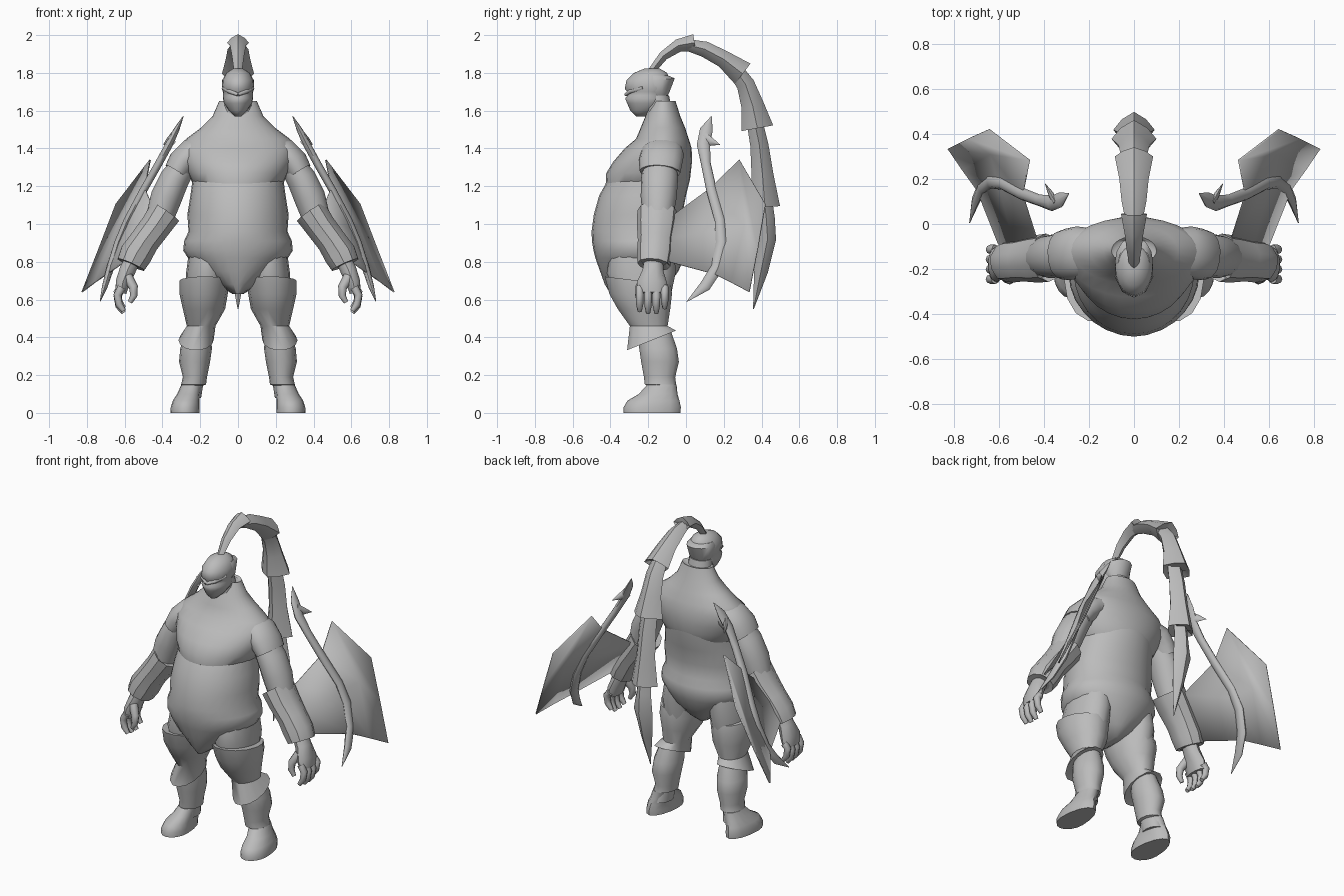
import bpy, bmesh, math
from mathutils import Vector

grey = bpy.data.materials.new("stone_grey")
grey.diffuse_color = (0.5, 0.5, 0.5, 1)


def make(name, rings, mirror=False, closed=True, smooth=40):
    """Skin a list of equal-length point loops; optionally add a mirrored twin."""
    bm = bmesh.new()
    for sx in ((1, -1) if mirror else (1,)):
        vr = [[bm.verts.new((sx * p[0], p[1], p[2])) for p in r] for r in rings]
        n = len(rings[0])
        for a, b in zip(vr, vr[1:]):
            for i in range(n if closed else n - 1):
                j = (i + 1) % n
                bm.faces.new((a[i], a[j], b[j], b[i]))
        if closed:
            bm.faces.new(vr[0])
            bm.faces.new(vr[-1])
    bmesh.ops.recalc_face_normals(bm, faces=bm.faces)
    me = bpy.data.meshes.new(name)
    bm.to_mesh(me)
    bm.free()
    ob = bpy.data.objects.new(name, me)
    bpy.context.collection.objects.link(ob)
    me.materials.append(grey)
    bpy.ops.object.select_all(action='DESELECT')
    ob.select_set(True)
    bpy.context.view_layer.objects.active = ob
    bpy.ops.object.shade_smooth_by_angle(angle=math.radians(smooth))
    return ob


def stack(name, rows, n=24, mirror=False, smooth=40):
    """Level rings: z, centre x, half width, front y, widest y, back y, [tilt]."""
    rings = []
    for z, cx, w, yf, yc, yb, *tilt in rows:
        loop = []
        for k in range(n):
            a = 2 * math.pi * k / n
            s = math.sin(a)
            dy = s * (yb - yc if s > 0 else yc - yf)
            loop.append((cx + w * math.cos(a), yc + dy, z + (tilt[0] * dy if tilt else 0)))
        rings.append(loop)
    return make(name, rings, mirror, True, smooth)


def tube(name, rows, n=10, side=(0, 1, 0), mirror=False, smooth=40, bulge=1):
    """Rings across a path: x, y, z, radius along side, radius across.
    A bulge under 1 pulls every second point in, giving a diamond section."""
    pts = [Vector(r[:3]) for r in rows]
    rings = []
    for i, r in enumerate(rows):
        t = (pts[min(i + 1, len(pts) - 1)] - pts[max(i - 1, 0)]).normalized()
        u = Vector(side)
        u = (u - u.dot(t) * t).normalized()
        v = t.cross(u)
        loop = []
        for k in range(n):
            a, f = 2 * math.pi * k / n, bulge if k % 2 else 1
            loop.append(pts[i] + u * r[3] * f * math.cos(a) + v * r[4] * f * math.sin(a))
        rings.append(loop)
    return make(name, rings, mirror, True, smooth)


# Round belly, hips and pointed apron
stack("belly", [
    (.63, 0, .03, -.40, -.25, -.15), (.68, 0, .11, -.43, -.23, -.09),
    (.75, 0, .21, -.455, -.22, -.04), (.82, 0, .265, -.48, -.22, -.01),
    (.86, 0, .29, -.49, -.22, .0), (.91, 0, .285, -.498, -.22, .0),
    (.96, 0, .262, -.50, -.22, -.02), (1.05, 0, .268, -.488, -.21, -.02),
    (1.15, 0, .252, -.46, -.20, .0), (1.24, 0, .24, -.41, -.18, .022),
    (1.32, 0, .24, -.35, -.17, .028)], 28, smooth=50)

# Chest, shoulders and collar
stack("chest", [
    (1.20, 0, .22, -.40, -.17, .0), (1.215, 0, .24, -.425, -.17, .01),
    (1.27, 0, .265, -.422, -.16, .025), (1.33, 0, .295, -.385, -.14, .032),
    (1.40, 0, .305, -.325, -.13, .03), (1.45, 0, .275, -.265, -.12, .015),
    (1.51, 0, .195, -.24, -.12, -.005), (1.57, 0, .135, -.215, -.12, -.03),
    (1.65, 0, .10, -.175, -.12, -.055), (1.64, 0, .085, -.165, -.12, -.065)], 28)
tube("shoulder_sleeve", [
    (.17, -.12, 1.40, .10, .07), (.245, -.125, 1.375, .115, .08),
    (.295, -.135, 1.325, .115, .078), (.325, -.138, 1.275, .108, .07),
    (.32, -.138, 1.285, .09, .06)], 14, mirror=True)

# Arms, bracers and hands
tube("upper_arm", [
    (.27, -.135, 1.34, .085, .065), (.335, -.14, 1.24, .098, .08),
    (.38, -.145, 1.14, .095, .085), (.415, -.15, 1.03, .08, .075)], 14, mirror=True)
tube("bracer", [
    (.40, -.15, 1.04, .09, .075), (.385, -.15, 1.065, .108, .092),
    (.435, -.155, .99, .105, .085), (.495, -.16, .91, .095, .083),
    (.54, -.165, .84, .095, .09), (.567, -.17, .785, .088, .08),
    (.56, -.17, .795, .065, .055)], 10, mirror=True, smooth=35)
tube("palm", [
    (.555, -.17, .82, .05, .045), (.585, -.175, .755, .055, .045),
    (.61, -.18, .69, .08, .04), (.62, -.18, .635, .075, .03)], 10, mirror=True)
for i in range(4):
    y = -.245 + i * .044
    drop = (.01, 0, .0, .025)[i]
    tube("finger_%d" % (i + 1), [
        (.615, y, .665, .021, .022), (.638, y, .615 + drop, .021, .021),
        (.63, y, .565 + drop, .019, .019), (.605, y, .53 + drop, .012, .013)],
        8, mirror=True, smooth=60)
tube("thumb", [
    (.585, -.22, .72, .025, .028), (.553, -.245, .665, .023, .024),
    (.552, -.25, .62, .019, .019), (.572, -.25, .585, .011, .012)], 8, mirror=True, smooth=60)

# Legs: thigh, flared trouser, shin and boot
stack("thigh", [
    (.85, .15, .11, -.40, -.23, -.06), (.74, .165, .11, -.42, -.23, -.055),
    (.60, .17, .10, -.36, -.22, -.085)], 16, True)
stack("trouser", [
    (.70, .165, .11, -.41, -.25, -.09, -.12), (.70, .175, .135, -.435, -.25, -.075, -.12),
    (.63, .182, .128, -.41, -.24, -.07), (.55, .18, .112, -.365, -.22, -.08),
    (.46, .195, .076, -.30, -.19, -.095), (.385, .222, .093, -.315, -.18, -.05, .4),
    (.39, .222, .075, -.28, -.18, -.08, .4)], 14, True)
stack("shin", [
    (.44, .21, .065, -.26, -.17, -.08), (.34, .222, .084, -.25, -.15, -.045),
    (.27, .23, .082, -.24, -.14, -.035), (.19, .228, .064, -.225, -.14, -.055),
    (.15, .235, .066, -.22, -.14, -.05), (.145, .24, .055, -.2, -.14, -.06),
    (.08, .25, .055, -.2, -.13, -.05)], 14, True)
stack("boot", [
    (.0, .28, .077, -.33, -.22, -.03), (.03, .28, .076, -.33, -.22, -.027),
    (.065, .275, .07, -.31, -.2, -.035), (.10, .262, .06, -.25, -.16, -.045),
    (.15, .245, .055, -.205, -.13, -.05)], 16, True)

# Head with brow step, jaw and helmet shell
stack("neck", [(1.5, 0, .09, -.21, -.13, -.05), (1.68, 0, .07, -.22, -.15, -.09)], 16)
stack("head", [
    (1.57, 0, .018, -.265, -.24, -.21), (1.60, 0, .048, -.295, -.22, -.14),
    (1.64, 0, .075, -.312, -.20, -.12), (1.665, 0, .08, -.322, -.20, -.11),
    (1.68, 0, .078, -.31, -.20, -.11), (1.70, 0, .08, -.31, -.19, -.10),
    (1.715, 0, .085, -.324, -.19, -.09), (1.76, 0, .083, -.315, -.19, -.085),
    (1.80, 0, .062, -.275, -.18, -.10), (1.823, 0, .025, -.22, -.18, -.14)], 20, smooth=60)
tube("brow", [
    (.0, -.318, 1.685, .009, .009), (.045, -.295, 1.703, .01, .012),
    (.08, -.23, 1.722, .006, .01)], 8, mirror=True, smooth=60)
stack("helmet_back", [
    (1.67, 0, .06, -.17, -.15, -.10), (1.70, 0, .078, -.2, -.16, -.085),
    (1.76, 0, .085, -.22, -.17, -.057, .1), (1.785, 0, .07, -.22, -.17, -.09)], 14)

# Long segmented crest arching over the back: y, z, half width, half depth
segments = [
    [(-.19, 1.80, .02, .018), (-.12, 1.89, .032, .025), (-.04, 1.945, .042, .034),
     (.045, 1.96, .058, .045), (.03, 1.955, .02, .02)],
    [(.0, 1.95, .035, .03), (.10, 1.925, .055, .042), (.20, 1.872, .065, .046),
     (.30, 1.795, .085, .068), (.275, 1.815, .03, .03)],
    [(.25, 1.83, .05, .04), (.315, 1.74, .06, .048), (.352, 1.63, .07, .06),
     (.378, 1.507, .10, .085), (.37, 1.53, .04, .04)],
    [(.355, 1.58, .05, .04), (.388, 1.42, .06, .048), (.405, 1.26, .065, .058),
     (.418, 1.09, .092, .08), (.413, 1.12, .04, .04)],
    [(.41, 1.17, .045, .04), (.425, 1.03, .05, .045), (.432, .92, .065, .045),
     (.397, .75, .04, .037), (.357, .55, .002, .002)]]
for i, seg in enumerate(segments):
    tube("crest_segment_%d" % (i + 1), [(0, y, z, w, d) for y, z, w, d in seg],
         8, side=(1, 0, 0), smooth=50, bulge=.83)

# Curved side blades with a barb near the tip
tube("side_blade", [
    (.29, .135, 1.57, .002, .002), (.325, .108, 1.50, .034, .015),
    (.365, .092, 1.42, .035, .02), (.42, .105, 1.32, .026, .02),
    (.50, .135, 1.18, .028, .02), (.585, .18, 1.02, .028, .02),
    (.635, .19, .90, .032, .02), (.675, .165, .77, .033, .02),
    (.705, .10, .67, .03, .015), (.73, .005, .59, .002, .002)], 8, mirror=True, smooth=60)
tube("blade_barb", [
    (.345, .09, 1.455, .035, .014), (.37, .135, 1.435, .022, .012),
    (.395, .18, 1.42, .001, .001)], 8, side=(0, 0, 1), mirror=True, smooth=60)

# Thin bent panels fixed between the bracers and the blades
panel = make("wing_panel", [
    [(.43, -.075, 1.04), (.53, -.085, .92), (.60, -.09, .80)],
    [(.495, .13, 1.19), (.60, .175, .97), (.695, .15, .735)],
    [(.465, .283, 1.34), (.635, .31, .99), (.76, .24, .69)],
    [(.645, .42, 1.105), (.735, .38, .87), (.825, .335, .64)]],
    mirror=True, closed=False)
thick = panel.modifiers.new("thickness", 'SOLIDIFY')
thick.thickness = .008
thick.offset = 0
